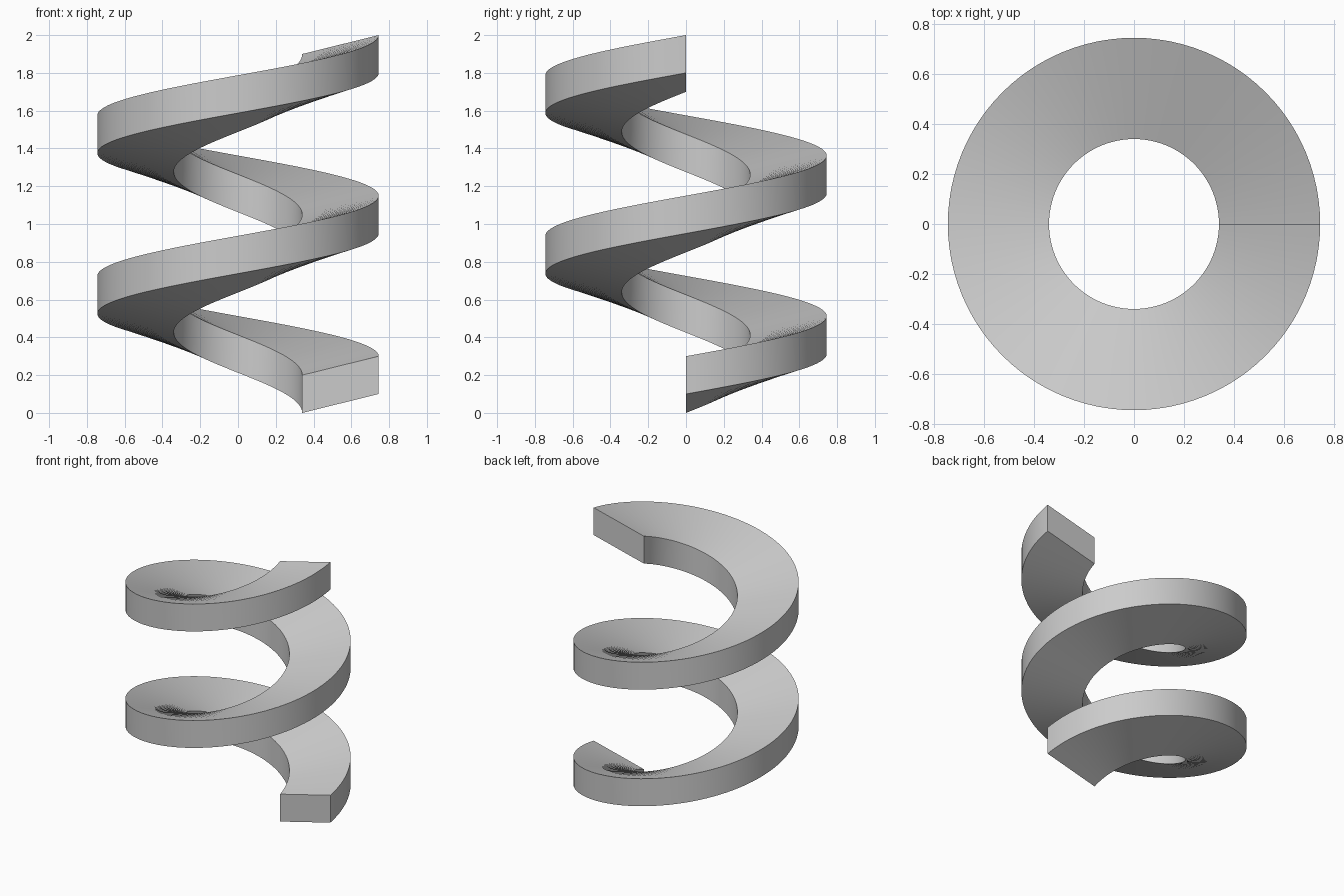
import bpy, bmesh
from math import cos, sin, tau, radians

if "Cube" in bpy.data.objects:
    bpy.data.objects.remove(bpy.data.objects["Cube"])

TURNS, STEPS, PITCH = 2, 96, 0.85
# slanted bar cross-section: (radius, height)
PROFILE = [(0.34, 0.0), (0.745, 0.1), (0.745, 0.3), (0.34, 0.2)]

# helical sweep of the profile, counter-clockwise going up
bm = bmesh.new()
rings = []
for i in range(TURNS * STEPS + 1):
    t = i / STEPS
    a = t * tau
    rings.append([bm.verts.new((r * cos(a), r * sin(a), z + PITCH * t)) for r, z in PROFILE])
for p, q in zip(rings, rings[1:]):
    for k in range(4):
        n = (k + 1) % 4
        bm.faces.new((p[k], p[n], q[n], q[k]))

# flat end caps
bm.faces.new(rings[0][::-1])
bm.faces.new(rings[-1])
bmesh.ops.recalc_face_normals(bm, faces=bm.faces)

mesh = bpy.data.meshes.new("spiral_ramp")
bm.to_mesh(mesh)
bm.free()
ramp = bpy.data.objects.new("spiral_ramp", mesh)
bpy.context.collection.objects.link(ramp)
bpy.context.view_layer.objects.active = ramp
ramp.select_set(True)
bpy.ops.object.shade_smooth_by_angle(angle=radians(30))
